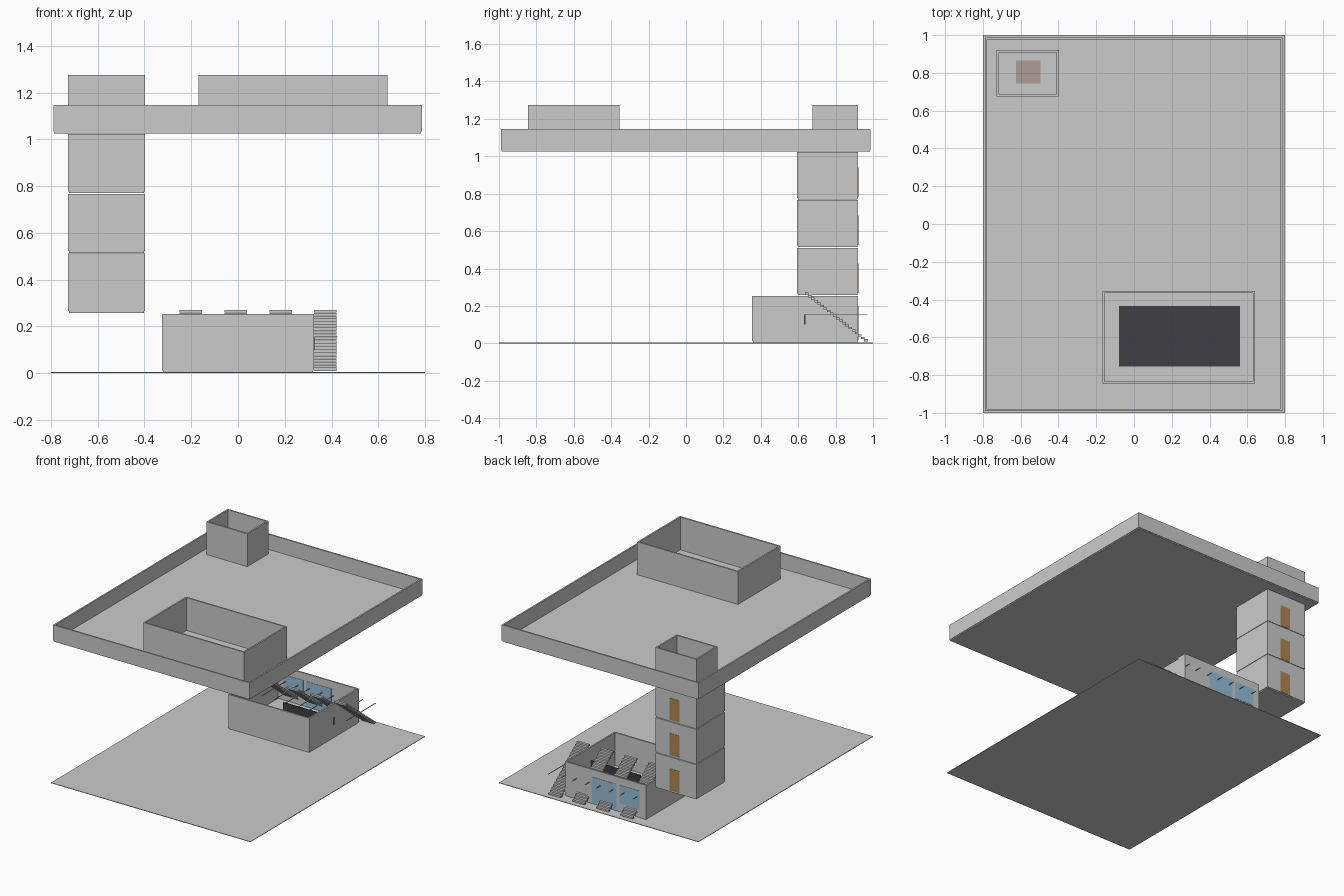
import bpy, bmesh

if "Cube" in bpy.data.objects:
    bpy.data.objects.remove(bpy.data.objects["Cube"])

def material(name, rgb, alpha=1.0):
    m = bpy.data.materials.new(name)
    m.diffuse_color = (*rgb, alpha)
    m.use_nodes = True
    m.node_tree.nodes["Principled BSDF"].inputs["Base Color"].default_value = m.diffuse_color
    return m

BROWN = material("door_brown", (0.42, 0.24, 0.08))
GLASS = material("glass_blue", (0.30, 0.52, 0.70))
DARK = material("dark_panel", (0.05, 0.05, 0.06))

def finish(name, bm, mat=None):
    bmesh.ops.recalc_face_normals(bm, faces=bm.faces)
    me = bpy.data.meshes.new(name)
    bm.to_mesh(me)
    bm.free()
    ob = bpy.data.objects.new(name, me)
    bpy.context.collection.objects.link(ob)
    if mat:
        me.materials.append(mat)
    return ob

def add_box(bm, x0, x1, y0, y1, z0, z1):
    vs = bmesh.ops.create_cube(bm, size=1)["verts"]
    for v in vs:
        v.co.x = x1 if v.co.x > 0 else x0
        v.co.y = y1 if v.co.y > 0 else y0
        v.co.z = z1 if v.co.z > 0 else z0

def box(name, *ext, mat=None):
    bm = bmesh.new()
    add_box(bm, *ext)
    return finish(name, bm, mat)

def wall_ring(name, x0, x1, y0, y1, z0, z1, t=0.011):
    # closed loop of four walls, open at top and bottom
    bm = bmesh.new()
    loops = []
    for d, z in ((0, z0), (0, z1), (t, z1), (t, z0)):
        pts = ((x0+d, y0+d), (x1-d, y0+d), (x1-d, y1-d), (x0+d, y1-d))
        loops.append([bm.verts.new((x, y, z)) for x, y in pts])
    for a in range(4):
        for i in range(4):
            p, q = loops[a], loops[(a + 1) % 4]
            bm.faces.new((p[i], p[(i+1) % 4], q[(i+1) % 4], q[i]))
    return finish(name, bm)

def room(name, x0, x1, y0, y1, z0, z1):
    # floor plate slightly inset below its ring of walls
    e = 0.004
    box(name + "_floor", x0+e, x1-e, y0+e, y1-e, z0, z0 + 0.012)
    wall_ring(name + "_walls", x0, x1, y0, y1, z0 + 0.008, z1)

# site
box("site_plate", -0.8, 0.8, -1, 1, 0, 0.004)

# entrance hall
room("hall", -0.325, 0.325, 0.353, 0.92, 0.004, 0.254)
box("hall_glass_door", -0.088, 0.112, 0.907, 0.922, 0.014, 0.20, mat=GLASS)
box("hall_window", -0.272, -0.112, 0.907, 0.922, 0.068, 0.20, mat=GLASS)
box("hall_sign_board", -0.08, 0.328, 0.632, 0.638, 0.10, 0.155, mat=DARK)

# staircases with a rail on each side
STEPS = 20
for n, cx in enumerate((-0.203, -0.01, 0.182, 0.373)):
    bm = bmesh.new()
    for i in range(STEPS):
        y = 0.972 - i * 0.0167
        z = 0.010 + i * 0.0131
        add_box(bm, cx - 0.048, cx + 0.048, y - 0.019, y, z, z + 0.012)
    finish(f"stair_{n}", bm)
    for side in (-1, 1):
        x = cx + side * 0.051
        box(f"stair_rail_{n}_{side}", x - 0.002, x + 0.002, 0.637, 0.97, 0.153, 0.157)

# tower storeys with a door in each back wall
for n, z in enumerate((0.258, 0.514, 0.770)):
    room(f"tower_storey_{n}", -0.727, -0.398, 0.594, 0.92, z, z + 0.253)
    box(f"tower_door_{n}", -0.592, -0.512, 0.907, 0.922, z + 0.012, z + 0.17, mat=BROWN)

# roof terrace and its two open enclosures
room("roof", -0.79, 0.787, -0.99, 0.987, 1.025, 1.147)
wall_ring("large_enclosure", -0.168, 0.64, -0.845, -0.355, 1.035, 1.275)
wall_ring("small_enclosure", -0.727, -0.398, 0.676, 0.92, 1.035, 1.275)
box("large_roof_hatch", -0.08, 0.56, -0.755, -0.435, 1.036, 1.042, mat=DARK)
box("small_roof_hatch", -0.625, -0.495, 0.743, 0.865, 1.036, 1.042,
    mat=material("hatch_tan", (0.40, 0.34, 0.30)))
